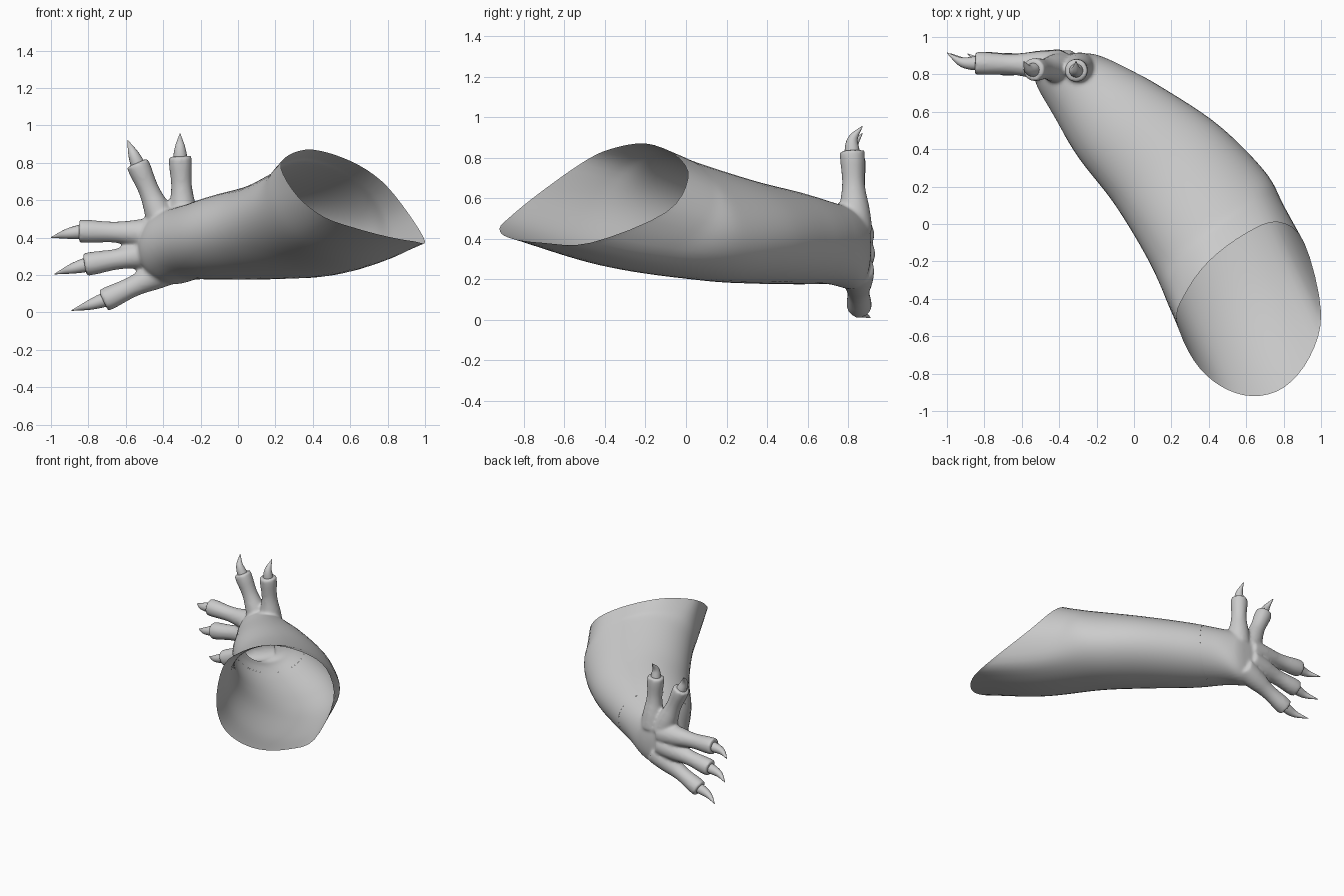
import bpy, bmesh
from math import cos, sin, pi
from mathutils import Vector

if "Cube" in bpy.data.objects:
    bpy.data.objects.remove(bpy.data.objects["Cube"])

N = 48


def spline(p, u, closed=False):
    """Catmull-Rom through points p at parameter u."""
    n = len(p)
    i = int(u) if closed else min(int(u), n - 2)
    f = u - i
    if closed:
        a, b, c, d = (p[(i + k) % n] for k in (-1, 0, 1, 2))
    else:
        b, c = p[i], p[i + 1]
        a = p[i - 1] if i > 0 else b * 2 - c
        d = p[i + 2] if i + 2 < n else c * 2 - b
    return 0.5 * (2 * b + (c - a) * f + (2 * a - 5 * b + 4 * c - d) * f * f
                  + (3 * b - a - 3 * c + d) * f ** 3)


def add_loft(bm, rings, start=None, end=None):
    """Skin a list of rings; optional points close either end."""
    vs = [[bm.verts.new(p) for p in r] for r in rings]
    n = len(vs[0])
    faces = []
    for a, b in zip(vs, vs[1:]):
        for i in range(n):
            j = (i + 1) % n
            faces.append(bm.faces.new((a[i], a[j], b[j], b[i])))
    for ring, point in ((vs[0], start), (vs[-1], end)):
        if point is not None:
            tip = bm.verts.new(point)
            for i in range(n):
                faces.append(bm.faces.new((ring[i], ring[(i + 1) % n], tip)))
    bmesh.ops.recalc_face_normals(bm, faces=faces)


def add_tube(bm, path, radii, steps=6, n=20):
    """Round closed tube along a smooth path with varying radius."""
    last_p, last_r = len(path) - 1, len(radii) - 1
    rv = [Vector((r, 0, 0)) for r in radii]
    total = steps * last_r
    pts = [spline(path, last_p * k / total) for k in range(total + 1)]
    rings = []
    for k, c in enumerate(pts):
        d = (pts[min(k + 1, total)] - pts[max(k - 1, 0)]).normalized()
        s = d.cross(Vector((0, 1, 0))).normalized()
        t = d.cross(s)
        r = max(spline(rv, last_r * k / total).x, 0.001)
        rings.append([c + r * (cos(a) * s + sin(a) * t)
                      for a in (2 * pi * i / n for i in range(n))])
    add_loft(bm, rings, pts[0], pts[-1])


def make_object(name, bm):
    for f in bm.faces:
        f.smooth = True
    me = bpy.data.meshes.new(name)
    bm.to_mesh(me)
    bm.free()
    ob = bpy.data.objects.new(name, me)
    bpy.context.collection.objects.link(ob)
    return ob


# Key rings: slanted open rim, then elliptical sections down to the palm
rim = [Vector(p) for p in (
    (.91, -.10, .53), (.77, .01, .70), (.60, -.05, .81), (.40, -.20, .87),
    (.27, -.38, .84), (.23, -.52, .77), (.32, -.73, .62), (.46, -.865, .51),
    (.63, -.92, .45), (.80, -.875, .405), (.94, -.71, .38), (1.0, -.47, .38))]
# left x, y, right x, y, bottom z, top z, tilt
sections = [
    (.08, -.20, .70, .28, .20, .78, .06),
    (-.10, .10, .45, .53, .18, .69, .03),
    (-.30, .36, .15, .73, .175, .63, .01),
    (-.43, .58, -.05, .84, .175, .58, 0),
    (-.52, .74, -.17, .895, .15, .55, 0),
    (-.53, .82, -.24, .912, .18, .52, 0),
    (-.49, .88, -.33, .912, .26, .44, 0)]
keys = [[spline(rim, 12 * i / N, True) for i in range(N)]]
for lx, ly, rx, ry, z0, z1, tilt in sections:
    c = Vector(((lx + rx) / 2, (ly + ry) / 2, (z0 + z1) / 2))
    h = Vector(((rx - lx) / 2, (ry - ly) / 2, -tilt))
    up = Vector((0, 0, (z1 - z0) / 2))
    keys.append([c + cos(2 * pi * i / N) * h + sin(2 * pi * i / N) * up
                 for i in range(N)])
# Extra ring under the rim with a sagging belly
sag = [(a + b) / 2 - Vector((0, 0, .035 * max(0, -sin(2 * pi * i / N))))
       for i, (a, b) in enumerate(zip(keys[0], keys[1]))]
keys.insert(1, sag)
rings = [[spline([k[i] for k in keys], r / 8) for i in range(N)]
         for r in range(8 * (len(keys) - 1) + 1)]

# Forearm: open tube ending just inside the hand
join = 36
bm = bmesh.new()
add_loft(bm, rings[:join + 1])
make_object("forearm", bm)

# Hand: palm and knobbed fingers fused into one smooth skin
# root, knuckle end, claw tip
fingers = [[Vector(p) for p in f] for f in (
    ((-.29, .835, .44), (-.31, .82, .835), (-.31, .87, .955)),
    ((-.38, .835, .43), (-.54, .825, .80), (-.59, .87, .92)),
    ((-.38, .845, .42), (-.85, .86, .435), (-1.0, .915, .40)),
    ((-.38, .85, .33), (-.82, .86, .255), (-.98, .91, .205)),
    ((-.33, .845, .25), (-.72, .855, .062), (-.89, .91, .01)))]
bm = bmesh.new()
first = rings[join - 8]
add_loft(bm, rings[join - 8:], sum(first, Vector()) / N, Vector((-.41, .905, .35)))
for root, end, tip in fingers:
    add_tube(bm, [root, root.lerp(end, .5), end],
             [.085, .082, .077, .069, .060, .056, .058, .062, .062])
hand = make_object("hand", bm)
mod = hand.modifiers.new("fuse", 'REMESH')
mod.mode = 'VOXEL'
mod.voxel_size = .011
mod = hand.modifiers.new("soften", 'SMOOTH')
mod.factor = .5
mod.iterations = 8
fused = bpy.data.meshes.new_from_object(
    hand.evaluated_get(bpy.context.evaluated_depsgraph_get()))
hand.modifiers.clear()

# Trim the hand where it meets the forearm
cut = rings[join]
centre = sum(cut, Vector()) / N
axis = (cut[0] - centre).cross(cut[N // 4] - centre)
if axis.y < 0:
    axis.negate()
bm = bmesh.new()
bm.from_mesh(fused)
bmesh.ops.bisect_plane(bm, geom=bm.verts[:] + bm.edges[:] + bm.faces[:],
                       plane_co=centre, plane_no=axis, clear_inner=True)
for f in bm.faces:
    f.smooth = True
bm.to_mesh(hand.data)
bm.free()

# Curved claws
for i, (root, end, tip) in enumerate(fingers, 1):
    start = end - (end - root).normalized() * .03
    mid = end.lerp(tip, .45) + Vector((0, -.02, 0))
    bm = bmesh.new()
    add_tube(bm, [start, mid, tip], [.040, .035, .026, .014, .002], n=16)
    make_object(f"claw_{i}", bm)
